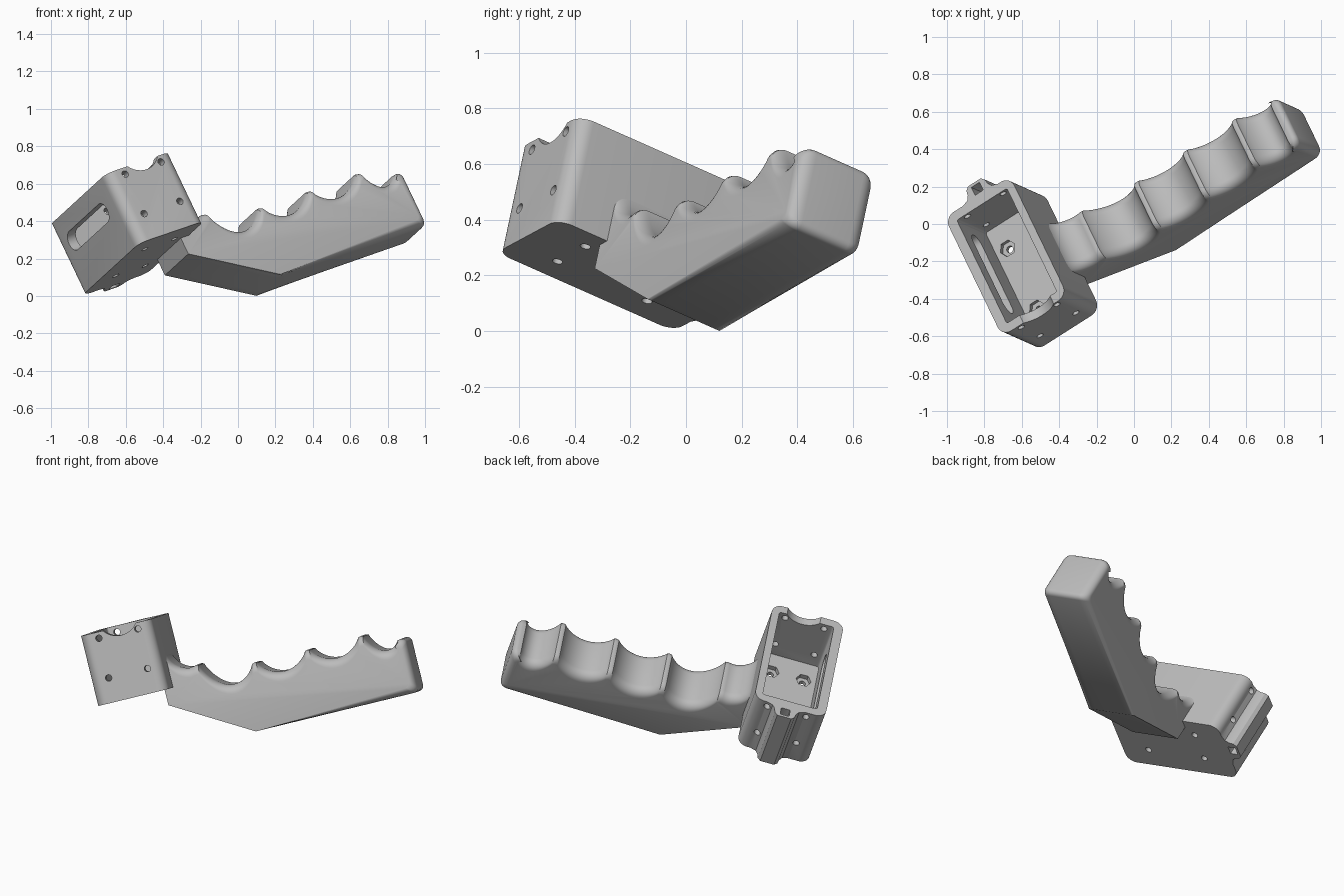
import bpy, bmesh
from math import sin, cos, pi
from mathutils import Matrix, Vector

if "Cube" in bpy.data.objects:
    bpy.data.objects.remove(bpy.data.objects["Cube"])

# Own axes of the tool: along the grip, up out of the box opening, across
W = Vector((0.81, 0.515, 0.277)).normalized()
D = Vector((-0.42, 0.19, 0.887))
D = (D - W * D.dot(W)).normalized()
FRAME = Matrix((W, D, W.cross(D))).transposed().to_4x4()

grey = bpy.data.materials.new("plain grey")
grey.use_nodes = True
grey.diffuse_color = (0.5, 0.5, 0.5, 1)
grey.node_tree.nodes["Principled BSDF"].inputs["Base Color"].default_value = (0.5, 0.5, 0.5, 1)


def loft(name, rings):
    """Closed solid through rings of equal point count."""
    bm = bmesh.new()
    loops = [[bm.verts.new(p) for p in ring] for ring in rings]
    n = len(loops[0])
    for a, b in zip(loops, loops[1:]):
        for i in range(n):
            j = (i + 1) % n
            bm.faces.new((a[i], a[j], b[j], b[i]))
    bm.faces.new(loops[0][::-1])
    bm.faces.new(loops[-1])
    bmesh.ops.recalc_face_normals(bm, faces=bm.faces)
    mesh = bpy.data.meshes.new(name)
    bm.to_mesh(mesh)
    bm.free()
    obj = bpy.data.objects.new(name, mesh)
    bpy.context.collection.objects.link(obj)
    return obj


def prism(name, pts, lo, hi, axis):
    """Extrude a flat outline along one local axis."""
    def place(p, h):
        q = list(p)
        q.insert(axis, h)
        return q
    return loft(name, [[place(p, h) for p in pts] for h in (lo, hi)])


def arc(cx, cy, r, start, end, n):
    return [(cx + r * cos(start + (end - start) * i / n),
             cy + r * sin(start + (end - start) * i / n)) for i in range(n + 1)]


def circle(cx, cy, r, n=20):
    return arc(cx, cy, r, 0, 2 * pi, n)[:-1]


def round_rect(x0, x1, y0, y1, r, n=8):
    corners = [(x1 - r, y1 - r), (x0 + r, y1 - r), (x0 + r, y0 + r), (x1 - r, y0 + r)]
    return [p for k, (x, y) in enumerate(corners)
            for p in arc(x, y, r, k * pi / 2, (k + 1) * pi / 2, n)]


def combine(target, other, operation="DIFFERENCE"):
    """Apply a boolean and discard the helper."""
    mod = target.modifiers.new("combine", "BOOLEAN")
    mod.operation, mod.object, mod.solver = operation, other, "EXACT"
    other.hide_render = True
    deps = bpy.context.evaluated_depsgraph_get()
    mesh = bpy.data.meshes.new_from_object(target.evaluated_get(deps))
    target.modifiers.clear()
    target.data = mesh
    bpy.data.objects.remove(other)


def finish(obj):
    obj.data.materials.clear()
    obj.data.materials.append(grey)
    obj.data.transform(FRAME)
    bpy.ops.object.select_all(action="DESELECT")
    obj.select_set(True)
    bpy.context.view_layer.objects.active = obj
    bpy.ops.object.shade_smooth_by_angle(angle=0.6)


# Box body with rounded corners
BOTTOM, TOP = 0.345, 0.765
box = prism("box", round_rect(-0.70, -0.27, -0.30, 0.46, 0.06), BOTTOM, TOP, 1)

# Ridge on the outside of the end wall, with flared flanks
half = [(0.115, -0.27), (0.115, -0.30), (0.08, -0.312), (0.065, -0.335),
        (0.06, -0.362), (0.042, -0.38)]
MID = -0.465
ridge = [(MID - x, y) for x, y in half] + [(MID + x, y) for x, y in reversed(half)]
combine(box, prism("ridge", ridge, BOTTOM, TOP, 1), "UNION")
combine(box, prism("ridge_hole", round_rect(MID - 0.027, MID + 0.027, -0.365, -0.315, 0.004, 2),
                   0.2, 0.9, 1))

# Inner cavity and the dip in the end rim
FLOOR = 0.40
combine(box, prism("cavity", round_rect(-0.645, -0.315, -0.25, 0.41, 0.012, 3), FLOOR, 0.9, 1))
combine(box, prism("rim_dip", circle(-0.46, 0.84, 0.125, 40), 0.38, 0.6, 2))

# Long slot through the side wall
slot = arc(0.61, 0.255, 0.055, 0, pi, 12) + arc(0.61, -0.135, 0.055, pi, 2 * pi, 12)
combine(box, prism("side_slot", slot, -0.8, -0.55, 0))

# Screw holes through both end walls
for w in (-0.593, -0.357):
    for d in (0.49, 0.728):
        combine(box, prism("end_hole", circle(w, d, 0.019), -0.5, 0.6, 2))

# Bolt holes through the floor with hexagonal nut pockets
for w in (-0.572, -0.378):
    for l in (-0.107, 0.277):
        combine(box, prism("bolt_hole", circle(w, l, 0.019), 0.3, 0.5, 1))
        combine(box, prism("nut_pocket", circle(w, l, 0.046, 6), FLOOR - 0.03, 0.5, 1))
finish(box)

# Grip outline: each entry is a point and its fillet direction
outline = [((-0.322, 0.37), (0, 0)), ((-0.322, 0.25), (0, 0)), ((0.143, -0.019), (0, 0))]
END, R = 1.125, 0.03
outline += [(p, (-0.7, 0.7)) for p in arc(END - R, R - 0.019, R, -pi / 2, 0, 5)]
outline += [(p, (-0.7, -0.7)) for p in arc(END - R, 0.305 - R, R, 0, pi / 2, 5)]

# Finger scallops, from the free end back towards the box
peaks = [(1.09, 0.305), (0.868, 0.372), (0.544, 0.368), (0.222, 0.368), (-0.115, 0.435)]
valley = [0.075, 0.085, 0.085, 0.12]
for (w0, d0), (w1, d1), depth in zip(peaks, peaks[1:], valley):
    steps = 20
    for i in range(1, steps + 1):
        t = 0.5 - 0.5 * cos(pi * i / steps)
        w = w0 - 0.015 + (w1 - w0 + 0.03) * t
        d = d0 + (d1 - d0) * t - depth * (4 * t * (1 - t)) ** 0.8
        outline.append(((w, d), (0, -1)))
    outline.append(((w1, d1 + 0.004), (0, -1)))
    outline.append(((w1 - 0.014, d1), (0, -1)))

# Last half scallop rising to the box wall
outline += [(p, (0, -1)) for p in arc(-0.135, 0.57, 0.14, -pi / 2, -pi, 10)[1:]]
outline += [((-0.30, 0.57), (0, -1)), ((-0.30, 0.37), (0, 0))]

# Sweep the outline across the grip with rounded edges
LOW, HIGH, FILLET = -0.06, 0.25, 0.055
stations = [(LOW + FILLET * (1 - cos(a)), FILLET * (1 - sin(a)))
            for a in [pi / 2 * k / 7 for k in range(8)]]
stations += [(LOW + HIGH - l, s) for l, s in reversed(stations)]
grip = loft("grip", [[(p[0] + v[0] * s, p[1] + v[1] * s, l) for p, v in outline]
                     for l, s in stations])
finish(grip)
